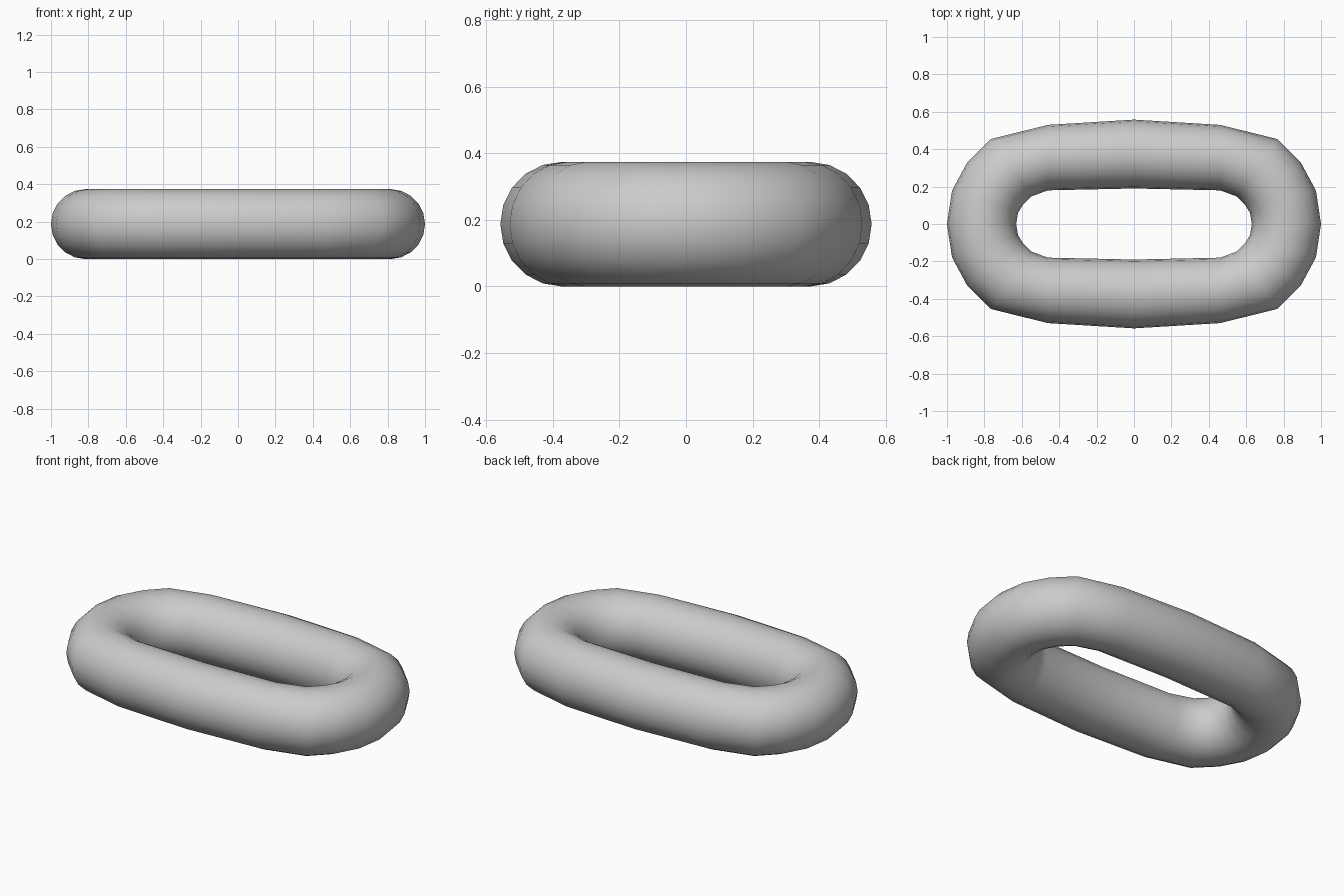
import bpy, bmesh
from math import cos, sin, pi

if "Cube" in bpy.data.objects:
    bpy.data.objects.remove(bpy.data.objects["Cube"])

R = 0.187      # tube half height
SIDES = 20     # sides around the tube

# Inner and outer rim points for one quarter of the link (top view)
quarter = [((0.63, 0), (1.0, 0)),
           ((0.62, 0.06), (0.973, 0.178)),
           ((0.592, 0.105), (0.893, 0.327)),
           ((0.55, 0.147), (0.767, 0.454)),
           ((0.46, 0.18), (0.46, 0.53)),
           ((0, 0.19), (0, 0.558))]


def flip(pairs, sx, sy):
    return [tuple((x * sx, y * sy) for x, y in p) for p in pairs]


# Mirror the quarter into a full loop of cross-sections
half = quarter + flip(quarter[-2::-1], -1, 1)
loop = half + flip(half[-2:0:-1], 1, -1)

# Chain link: rounded tube skinned around the oval loop
bm = bmesh.new()
rings = []
for (ix, iy), (ox, oy) in loop:
    cx, cy = (ix + ox) / 2, (iy + oy) / 2
    hx, hy = (ox - ix) / 2, (oy - iy) / 2
    angles = [2 * pi * k / SIDES for k in range(SIDES)]
    rings.append([bm.verts.new((cx + hx * cos(a), cy + hy * cos(a), R + R * sin(a)))
                  for a in angles])
for i, a in enumerate(rings):
    b = rings[(i + 1) % len(rings)]
    for k in range(SIDES):
        n = (k + 1) % SIDES
        bm.faces.new((a[k], b[k], b[n], a[n])).smooth = True
bmesh.ops.recalc_face_normals(bm, faces=bm.faces)

mesh = bpy.data.meshes.new("chain_link")
bm.to_mesh(mesh)
bm.free()
link = bpy.data.objects.new("chain_link", mesh)
bpy.context.collection.objects.link(link)
